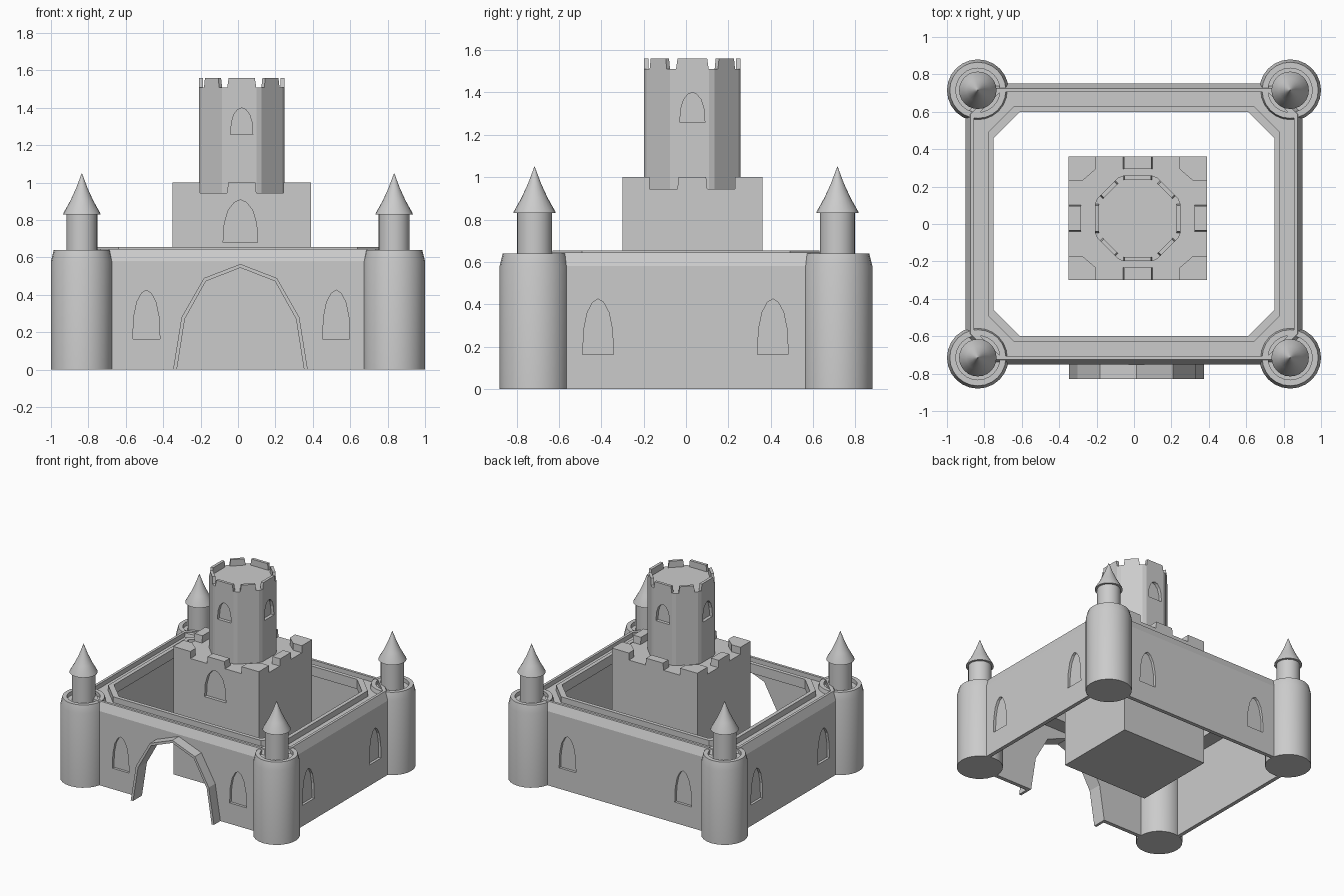
import bpy, bmesh
from math import sin, cos, pi, radians
from mathutils import Matrix, Vector

if "Cube" in bpy.data.objects:
    bpy.data.objects.remove(bpy.data.objects["Cube"])

KEEP = Vector((0.02, 0.03, 0))


def loft(name, loops, ring=False, mat=None):
    """Skin matching loops; ring joins last to first, otherwise cap the ends."""
    bm = bmesh.new()
    vs = [[bm.verts.new(p) for p in lp] for lp in loops]
    n = len(loops[0])
    for k in range(len(vs) if ring else len(vs) - 1):
        a, b = vs[k], vs[(k + 1) % len(vs)]
        for i in range(n):
            j = (i + 1) % n
            bm.faces.new((a[i], a[j], b[j], b[i]))
    if not ring:
        bm.faces.new(vs[0])
        bm.faces.new(vs[-1])
    if mat:
        bm.transform(mat)
    bmesh.ops.recalc_face_normals(bm, faces=bm.faces)
    me = bpy.data.meshes.new(name)
    bm.to_mesh(me)
    bm.free()
    ob = bpy.data.objects.new(name, me)
    bpy.context.collection.objects.link(ob)
    return ob


def slab(name, pts, z0, z1, mat=None):
    return loft(name, [[(x, y, z) for x, y in pts] for z in (z0, z1)], mat=mat)


def facing(name, pts, y0, y1, angle=0, centre=(0, 0, 0)):
    """Prism of an x-z outline, facing front, turned about z."""
    m = Matrix.Translation(centre) @ Matrix.Rotation(radians(angle), 4, 'Z')
    return loft(name, [[(x, y, z) for x, z in pts] for y in (y0, y1)], mat=m)


def lathe(name, profile, loc, n=24):
    loops = [[(r * cos(2 * pi * i / n), r * sin(2 * pi * i / n), z) for i in range(n)]
             for r, z in profile]
    return loft(name, loops, mat=Matrix.Translation(loc))


def window(u, w, z0, z1):
    shape = [(-1, 0), (1, 0), (.93, .45), (.7, .76), (.35, .94), (0, 1),
             (-.35, .94), (-.7, .76), (-.93, .45)]
    return [(u + a * w / 2, z0 + b * (z1 - z0)) for a, b in shape]


def cut(target, cutters):
    for c in cutters:
        c.hide_render = True
        mod = target.modifiers.new("cut", 'BOOLEAN')
        mod.operation = 'DIFFERENCE'
        mod.solver = 'EXACT'
        mod.object = c
        bpy.context.view_layer.objects.active = target
        bpy.ops.object.modifier_apply(modifier=mod.name)
        bpy.data.objects.remove(c)


def smooth(ob, deg=30):
    bpy.ops.object.select_all(action='DESELECT')
    ob.select_set(True)
    bpy.context.view_layer.objects.active = ob
    bpy.ops.object.shade_smooth_by_angle(angle=radians(deg))


# Curtain wall: thin wall with parapet, walkway and inner rail
def wall_loop(d, z, c=.14):
    x, y = .9 - d, .75 - d
    return [(x, y - c, z), (x - c, y, z), (c - x, y, z), (-x, y - c, z),
            (-x, c - y, z), (c - x, -y, z), (x - c, -y, z), (x, c - y, z)]


section = [(0, 0), (0, .58), (.025, .645), (.045, .645), (.045, .61), (.12, .61),
           (.12, .655), (.15, .655), (.15, .58), (.03, .58), (.03, 0)]
wall = loft("curtain_wall", [wall_loop(d, z) for d, z in section], ring=True)

# Gate opening and wall windows
gate = [(.36, 0), (.315, .28), (.195, .49), (0, .565), (-.195, .49), (-.315, .28), (-.36, 0)]
inner = [(.34, 0), (.297, .272), (.185, .473), (0, .545), (-.185, .473), (-.297, .272), (-.34, 0)]
gx = .013
hole = [(.35, -.05)] + inner + [(-.35, -.05)]
cutters = [facing("gate_cutter", [(x + gx, z) for x, z in hole], -.95, -.65)]
for angle, dist, us in ((0, .75, (-.49, .525)), (180, .75, (-.5, .5)),
                        (90, .9, (-.415, .41)), (270, .9, (-.41, .415))):
    for u in us:
        cutters.append(facing("window_cutter", window(u, .145, .163, .425),
                              -dist - .05, -dist + .02, angle))
cut(wall, cutters)

# Gate surround
frame = [(x + gx, z) for x, z in gate + inner[::-1]]
facing("gate_surround", frame, -.83, -.725)

# Corner towers with turrets and flared roofs
for sx in (-1, 1):
    for sy in (-1, 1):
        loc = (sx * .835, sy * .715, 0)
        smooth(lathe("corner_tower", [(.165, 0), (.165, .58), (.15, .64), (.118, .64),
                                      (.118, .61), (.08, .61)], loc))
        smooth(lathe("turret", [(.083, .6), (.083, .835)], loc))
        smooth(lathe("turret_roof", [(.1, .83), (.098, .838), (.062, .902),
                                     (.03, .972), (.012, 1.02), (.001, 1.05)], loc))

# Square keep
K = Matrix.Translation(KEEP)
hx, hy = .37, .33
keep = slab("keep", [(-hx, -hy), (hx, -hy), (hx, hy), (-hx, hy)], 0, .945, K)
cut(keep, [facing("keep_window_cutter", window(-.007, .185, .68, .908),
                  -hy - .05, -hy + .025, 0, KEEP)])

# Keep battlements: chamfered corners and blocks mid-side
for sx in (-1, 1):
    for sy in (-1, 1):
        pts = [(hx, hy), (hx - .148, hy), (hx - .148, hy - .065), (hx - .075, hy - .128),
               (hx, hy - .128)]
        slab("keep_corner_merlon", [(sx * x, sy * y) for x, y in pts], .94, 1.0, K)
for angle, dist, w in ((0, hy, .145), (90, hx, .13), (180, hy, .145), (270, hx, .13)):
    block = [(-w / 2 - .006, .94), (w / 2 + .006, .94), (w / 2, 1.0), (-w / 2, 1.0)]
    facing("keep_merlon", block, -dist, -dist + .067, angle, KEEP)

# Eight-sided great tower with softened corners
A = .228
outline = []
for k in range(8):
    for s in (-19, 19):
        a = radians(45 * k + s)
        r = A / cos(radians(19))
        outline.append((r * cos(a), r * sin(a)))
tower = slab("great_tower", outline, .94, 1.51, K)
cut(tower, [facing("tower_window_cutter", window(0, .118, 1.258, 1.4),
                   -A - .05, -A + .025, a, KEEP) for a in (0, 90, 180, 270)])

# Tower battlements
for k in range(8):
    w = .14 if k % 2 == 0 else .1
    block = [(-w / 2 - .008, 1.505), (w / 2 + .008, 1.505), (w / 2, 1.56), (-w / 2, 1.56)]
    facing("tower_merlon", block, -A, -A + .022, 45 * k, KEEP)
